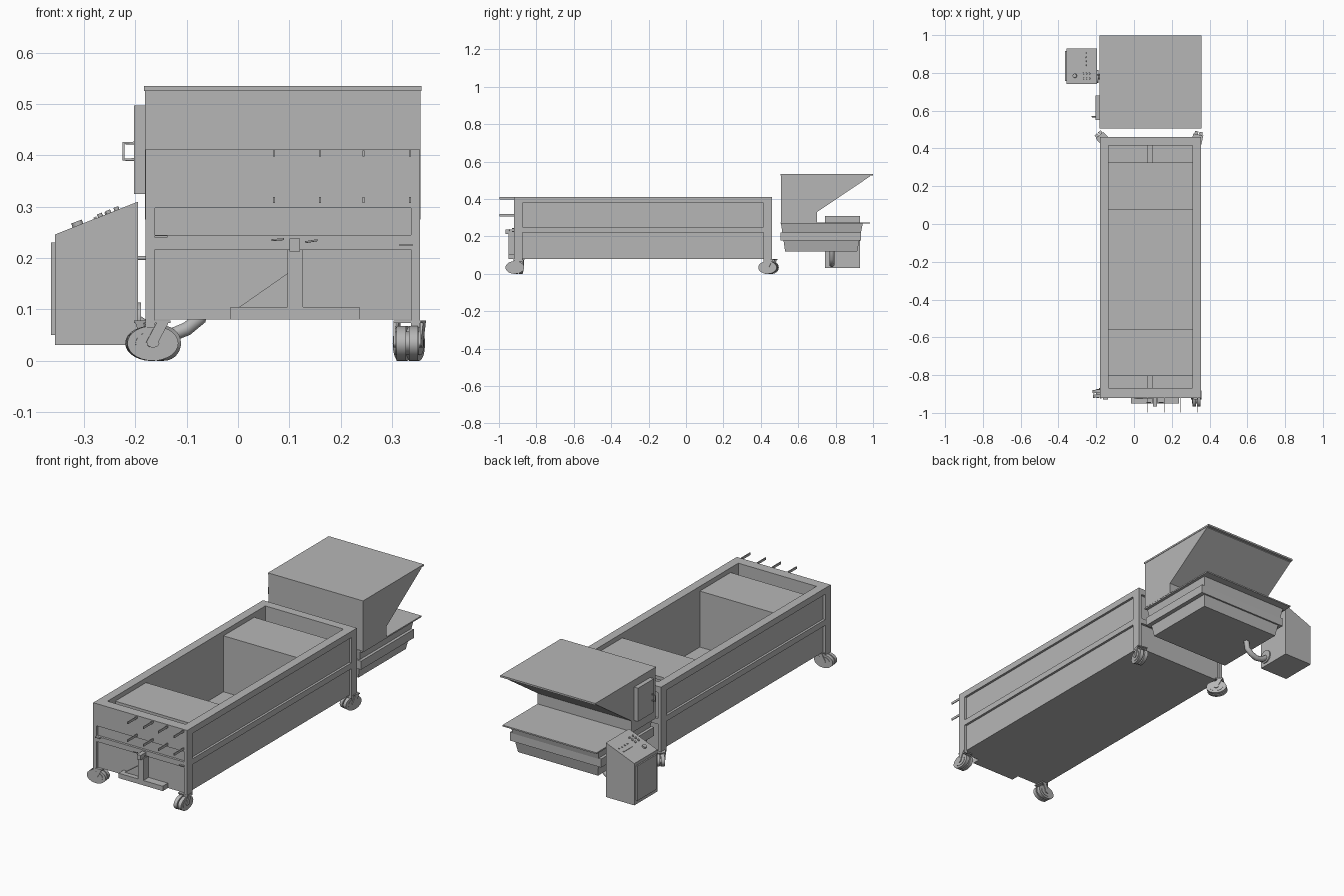
import bpy, bmesh, math
from mathutils import Matrix, Vector

if "Cube" in bpy.data.objects:
    bpy.data.objects.remove(bpy.data.objects["Cube"])

GREY = bpy.data.materials.new("mid_grey")
GREY.diffuse_color = (0.47, 0.47, 0.47, 1)
GREY.use_nodes = True
GREY.node_tree.nodes["Principled BSDF"].inputs["Base Color"].default_value = GREY.diffuse_color

def finish(name, bm, smooth=False):
    bmesh.ops.recalc_face_normals(bm, faces=bm.faces)
    me = bpy.data.meshes.new(name)
    bm.to_mesh(me)
    bm.free()
    me.materials.append(GREY)
    ob = bpy.data.objects.new(name, me)
    bpy.context.collection.objects.link(ob)
    if smooth:
        bpy.ops.object.select_all(action='DESELECT')
        ob.select_set(True)
        bpy.context.view_layer.objects.active = ob
        bpy.ops.object.shade_smooth_by_angle(angle=math.radians(35))
    return ob

def add_box(bm, x0, x1, y0, y1, z0, z1):
    m = Matrix.Translation(((x0 + x1) / 2, (y0 + y1) / 2, (z0 + z1) / 2))
    bmesh.ops.create_cube(bm, size=1, matrix=m @ Matrix.Diagonal((x1 - x0, y1 - y0, z1 - z0, 1)))

def boxes(name, *items):
    bm = bmesh.new()
    for it in items:
        add_box(bm, *it)
    return finish(name, bm)

def prism(name, pts, axis, a, b):
    """Extrude a 2D outline along x (pts are y,z) or y (pts are x,z)."""
    bm = bmesh.new()
    mk = (lambda p, t: (t, p[0], p[1])) if axis == 'x' else (lambda p, t: (p[0], t, p[1]))
    f = bm.faces.new([bm.verts.new(mk(p, a)) for p in pts])
    g = bmesh.ops.extrude_face_region(bm, geom=[f])
    d = Vector((b - a, 0, 0)) if axis == 'x' else Vector((0, b - a, 0))
    bmesh.ops.translate(bm, verts=[v for v in g['geom'] if isinstance(v, bmesh.types.BMVert)], vec=d)
    return finish(name, bm)

def tube(name, pts, r):
    cu = bpy.data.curves.new(name, 'CURVE')
    cu.dimensions = '3D'
    cu.bevel_depth, cu.bevel_resolution, cu.use_fill_caps = r, 3, True
    cu.materials.append(GREY)
    sp = cu.splines.new('POLY')
    sp.points.add(len(pts) - 1)
    for p, c in zip(sp.points, pts):
        p.co = (*c, 1)
    ob = bpy.data.objects.new(name, cu)
    bpy.context.collection.objects.link(ob)
    return ob

X0, X1, Y0, Y1 = -0.18, 0.355, -0.92, 0.46       # trough outer limits
IX0, IX1, IY0, IY1 = -0.135, 0.31, -0.868, 0.415  # trough opening

# Trough shell: floor and four walls
S = 0.012
boxes("trough_shell",
      (X0 + S, X1 - S, Y0 + S, Y1 - S, 0.08, 0.10),
      (X0 + S, IX0, Y0 + S, Y1 - S, 0.10, 0.40), (IX1, X1 - S, Y0 + S, Y1 - S, 0.10, 0.40),
      (IX0, IX1, Y0 + S, IY0, 0.10, 0.40), (IX0, IX1, IY1, Y1 - S, 0.10, 0.40))
# Top rim
boxes("trough_rim", (X0, IX0, Y0, Y1, 0.38, 0.412), (IX1, X1, Y0, Y1, 0.38, 0.412),
      (IX0, IX1, Y0, IY0, 0.38, 0.412), (IX0, IX1, IY1, Y1, 0.38, 0.412))
# Corner posts and mid rails
P = 0.045
boxes("corner_posts", *[(x, x + 0.018, y, y + P, 0.065, 0.38)
                        for x in (X0, X1 - 0.018) for y in (Y0, Y1 - P)])
boxes("side_rails", (X0, X0 + 0.02, Y0 + P, Y1 - P, 0.22, 0.25), (X1 - 0.02, X1, Y0 + P, Y1 - P, 0.22, 0.25))
boxes("end_rails", (X0 + 0.018, X1 - 0.018, Y0, Y0 + 0.02, 0.217, 0.245),
      (X0 + 0.018, X1 - 0.018, Y1 - 0.02, Y1, 0.217, 0.245))
boxes("front_top_panel", (X0 + 0.018, X1 - 0.018, Y0, Y0 + 0.02, 0.298, 0.38))
# Inner decks with their pit-side walls, and low pipes in the end gaps
boxes("front_deck", (IX0, IX1, -0.805, -0.555, 0.37, 0.388), (IX0, IX1, -0.567, -0.555, 0.10, 0.37))
boxes("rear_deck", (IX0, IX1, 0.075, 0.325, 0.37, 0.388), (IX0, IX1, 0.075, 0.087, 0.10, 0.37))
boxes("gap_dividers", (0.07, 0.10, IY0, -0.805, 0.10, 0.13), (0.07, 0.10, 0.325, IY1, 0.10, 0.13))

# Hooks on the front
boxes("front_hooks", *[(x - 0.002, x + 0.002, -0.998, Y0, z, z + 0.012)
                       for x in (0.07, 0.16, 0.245, 0.335) for z in (0.398, 0.307)])

# Front foot: base plate, post, gusset and latches
boxes("foot_plate", (-0.015, 0.237, -0.95, Y0 + S, 0.08, 0.105))
boxes("foot_post", (0.096, 0.127, -0.95, Y0 + S, 0.105, 0.217))
prism("foot_gusset", [(0.003, 0.105), (0.096, 0.105), (0.096, 0.17)], 'y', -0.925, -0.906)
boxes("latch", (0.10, 0.121, -0.965, Y0, 0.213, 0.238))
tube("latch_handle_left", [(0.065, -0.945, 0.235), (0.09, -0.945, 0.237)], 0.002)
tube("latch_handle_right", [(0.131, -0.945, 0.231), (0.155, -0.945, 0.235)], 0.002)
boxes("front_clips", (-0.163, -0.137, -0.93, Y0, 0.24, 0.244), (0.315, 0.34, -0.93, Y0, 0.224, 0.228))

# Casters: flattened twin wheels on forks
def caster(name, x, y, yaw):
    bm = bmesh.new()
    base = Matrix.Translation((x, y, 0.034)) @ Matrix.Rotation(yaw, 4, 'Z') @ Matrix.Diagonal((1, 1, 0.68, 1))
    for t, w, r in ((0.012, 0.018, 0.05), (-0.012, 0.018, 0.05), (0, 0.046, 0.034), (0, 0.054, 0.012)):
        m = base @ Matrix.Translation((0, t, 0)) @ Matrix.Rotation(math.pi / 2, 4, 'X')
        bmesh.ops.create_cone(bm, cap_ends=True, segments=28, radius1=r, radius2=r, depth=w, matrix=m)
    for s in (-1, 1):
        m = base @ Matrix.Translation((0.008, s * 0.025, 0.03)) @ Matrix.Rotation(0.35, 4, 'Y')
        bmesh.ops.create_cube(bm, size=1, matrix=m @ Matrix.Diagonal((0.022, 0.004, 0.066, 1)))
    m = base @ Matrix.Translation((0.014, 0, 0.062))
    bmesh.ops.create_cube(bm, size=1, matrix=m @ Matrix.Diagonal((0.04, 0.054, 0.008, 1)))
    finish(name, bm, True)

caster("caster_front_left", -0.168, -0.895, 0.1)
caster("caster_front_right", 0.33, -0.915, math.pi / 2)
caster("caster_rear_right", 0.333, 0.44, 1.35)
caster("caster_rear_left", -0.16, 0.445, 2.3)

# Hopper body with sloped back, and thin lid
prism("hopper_body", [(0.508, 0.275), (0.70, 0.275), (0.70, 0.33), (0.985, 0.522), (0.985, 0.53), (0.508, 0.53)],
      'x', -0.181, 0.356)
boxes("hopper_lid", (-0.183, 0.358, 0.505, 0.999, 0.526, 0.535))

# Conveyor pan under the hopper
boxes("pan_plate", (-0.18, 0.355, 0.505, 0.985, 0.268, 0.275))
bm = bmesh.new()
rings = [[bm.verts.new(c) for c in ((a, c0, z), (b, c0, z), (b, c1, z), (a, c1, z))]
         for a, b, c0, c1, z in ((-0.165, 0.34, 0.508, 0.945, 0.268), (-0.14, 0.315, 0.53, 0.915, 0.12))]
bm.faces.new(rings[0])
bm.faces.new(rings[1])
for i in range(4):
    j = (i + 1) % 4
    bm.faces.new((rings[0][i], rings[0][j], rings[1][j], rings[1][i]))
finish("pan_body", bm)
boxes("pan_band", (-0.172, 0.347, 0.505, 0.935, 0.178, 0.222))

# Switch box with handle on the hopper side
boxes("switch_box", (-0.203, -0.178, 0.55, 0.68, 0.325, 0.497))
tube("switch_handle", [(-0.203, 0.568, 0.424), (-0.223, 0.568, 0.424),
                       (-0.223, 0.568, 0.392), (-0.203, 0.568, 0.392)], 0.003)

# Control cabinet with sloped console and door
prism("control_cabinet", [(-0.357, 0.031), (-0.195, 0.031), (-0.195, 0.31), (-0.357, 0.246)], 'y', 0.742, 0.93)
boxes("cabinet_door", (-0.364, -0.355, 0.757, 0.915, 0.05, 0.23))

# Console controls, laid on the slope
def console(x, y, r, h, name, flat=None):
    z = 0.246 + (x + 0.357) * 0.395
    bm = bmesh.new()
    m = Matrix.Translation((x, y, z)) @ Matrix.Rotation(-math.atan(0.395), 4, 'Y')
    if flat:
        bmesh.ops.create_cube(bm, size=1, matrix=m @ Matrix.Diagonal((*flat, h * 2, 1)))
    else:
        bmesh.ops.create_cone(bm, cap_ends=True, segments=16, radius1=r, radius2=r, depth=2 * h, matrix=m)
    finish(name, bm, not flat)

console(-0.312, 0.785, 0.011, 0.008, "stop_button")
console(-0.278, 0.87, 0, 0.003, "console_screen", (0.006, 0.075))
for i in range(4):
    console(-0.255, 0.84 + i * 0.022, 0.004, 0.004, f"indicator_{i}")
for i in range(6):
    console(-0.268 + (i % 3) * 0.016, 0.77 + (i // 3) * 0.026, 0.005, 0.006, f"switch_{i}")

# Cable duct from cabinet to pan
tube("duct", [(-0.20, 0.78, 0.078), (-0.165, 0.78, 0.055), (-0.13, 0.78, 0.05), (-0.10, 0.78, 0.062),
              (-0.075, 0.78, 0.082), (-0.068, 0.78, 0.125)], 0.014)
bm = bmesh.new()
bmesh.ops.create_cone(bm, cap_ends=True, segments=24, radius1=0.034, radius2=0.034, depth=0.008,
                      matrix=Matrix.Translation((-0.193, 0.78, 0.08)) @ Matrix.Rotation(math.pi / 2, 4, 'Y'))
finish("duct_flange", bm, True)
tube("cabinet_link", [(-0.197, 0.79, 0.20), (-0.165, 0.79, 0.20)], 0.004)
